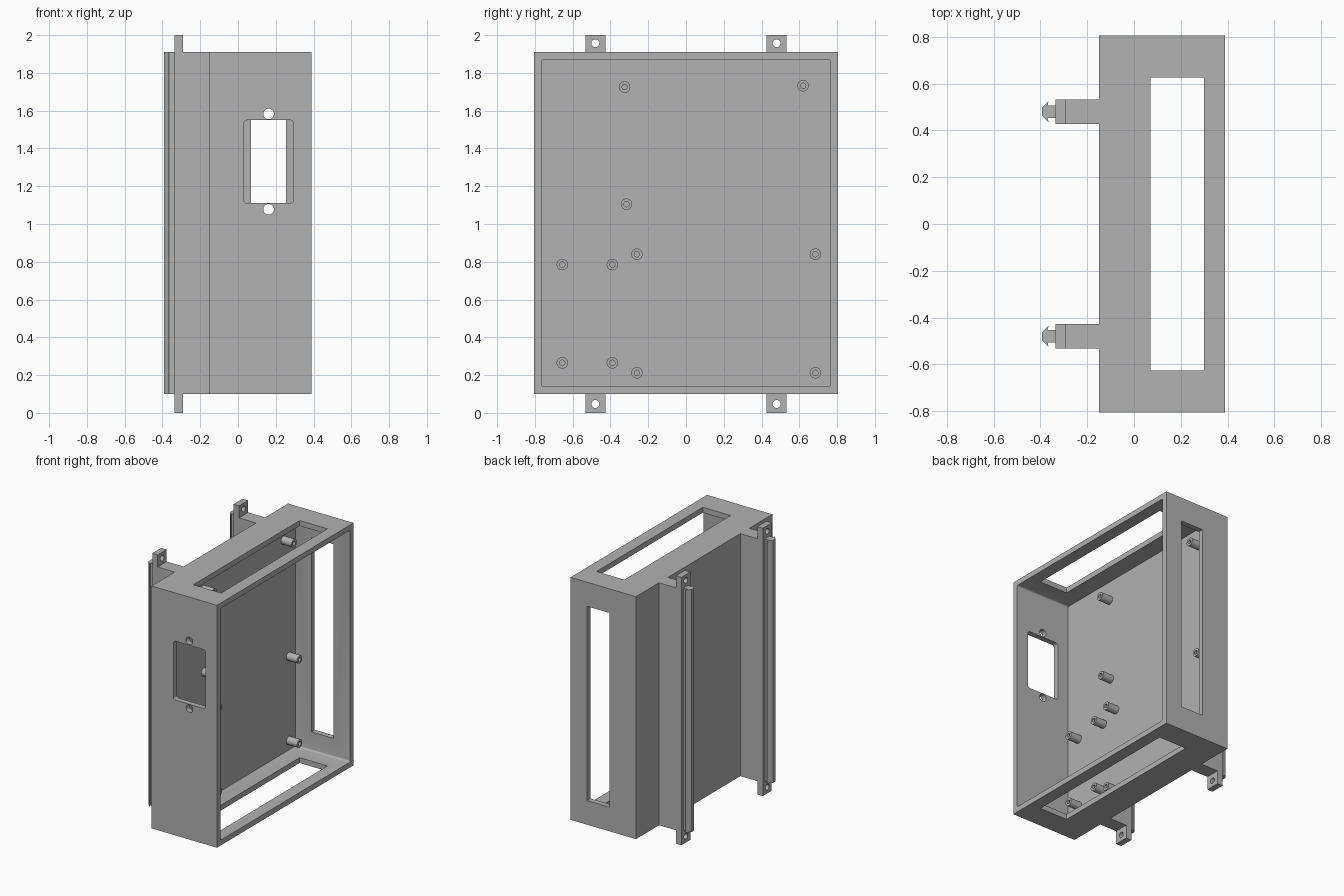
import bpy, bmesh
from math import cos, sin, pi, radians
from mathutils import Vector

cube = bpy.data.objects.get("Cube")
if cube:
    bpy.data.objects.remove(cube, do_unlink=True)

grey = bpy.data.materials.new("plain grey")
grey.use_nodes = True
grey.diffuse_color = (0.445, 0.445, 0.445, 1)
grey.node_tree.nodes["Principled BSDF"].inputs["Base Color"].default_value = grey.diffuse_color

# Main dimensions
BACK, OPEN = -0.15, 0.39
HALF_Y, LOW, HIGH = 0.805, 0.1, 1.91
WALL, FLOOR = 0.04, -0.06


def finish(name, bm):
    bmesh.ops.recalc_face_normals(bm, faces=bm.faces)
    mesh = bpy.data.meshes.new(name)
    bm.to_mesh(mesh)
    bm.free()
    mesh.materials.append(grey)
    obj = bpy.data.objects.new(name, mesh)
    bpy.context.collection.objects.link(obj)
    return obj


def prism(name, outline, axis, lo, hi):
    """Extrude a 2D outline along an axis; outline holds the other two axes in order."""
    bm = bmesh.new()

    def place(p, h):
        c = list(p)
        c.insert("xyz".index(axis), h)
        return Vector(c)

    face = bm.faces.new([bm.verts.new(place(p, lo)) for p in outline])
    ext = bmesh.ops.extrude_face_region(bm, geom=[face])
    moved = [v for v in ext["geom"] if isinstance(v, bmesh.types.BMVert)]
    bmesh.ops.translate(bm, verts=moved, vec=place((0, 0), hi - lo))
    return finish(name, bm)


def rect(a0, a1, b0, b1, r=0.0, steps=5):
    if r == 0:
        return [(a0, b0), (a1, b0), (a1, b1), (a0, b1)]
    corners = [(a1 - r, b1 - r), (a0 + r, b1 - r), (a0 + r, b0 + r), (a1 - r, b0 + r)]
    return [(ca + r * cos((q + i / steps) * pi / 2), cb + r * sin((q + i / steps) * pi / 2))
            for q, (ca, cb) in enumerate(corners) for i in range(steps + 1)]


def circle(a, b, r, n=32):
    return [(a + r * cos(2 * pi * i / n), b + r * sin(2 * pi * i / n)) for i in range(n)]


def smooth(obj):
    bpy.ops.object.select_all(action="DESELECT")
    obj.select_set(True)
    bpy.context.view_layer.objects.active = obj
    bpy.ops.object.shade_smooth_by_angle(angle=radians(30))


def cut(obj, cutter):
    cutter.hide_render = True
    mod = obj.modifiers.new("cut", "BOOLEAN")
    mod.operation, mod.solver, mod.object = "DIFFERENCE", "EXACT", cutter
    bpy.context.view_layer.objects.active = obj
    bpy.ops.object.modifier_apply(modifier=mod.name)
    bpy.data.objects.remove(cutter, do_unlink=True)


# Open-sided enclosure
shell = prism("enclosure", rect(-HALF_Y, HALF_Y, LOW, HIGH), "x", BACK, OPEN)
inner = rect(-HALF_Y + WALL, HALF_Y - WALL, LOW + WALL, HIGH - WALL, 0.012)
cut(shell, prism("cavity", inner, "x", FLOOR, OPEN + 0.1))

# Vent slots in top, bottom and rear wall
for z in (LOW, HIGH):
    cut(shell, prism("vent", rect(0.07, 0.30, -0.627, 0.627), "z", z - 0.07, z + 0.07))
cut(shell, prism("rear_vent", rect(0.07, 0.255, 0.28, 1.73), "y", 0.7, 0.9))

# Front socket opening with two screw holes
cut(shell, prism("socket", rect(0.03, 0.295, 1.11, 1.55, 0.02), "y", -0.9, -0.7))
for z in (1.078, 1.583):
    cut(shell, prism("screw_hole", circle(0.162, z, 0.028), "y", -0.9, -0.7))
smooth(shell)


# Hollow mounting posts on the floor
def post(name, y, z, n=28):
    bm = bmesh.new()
    section = [(0.030, FLOOR), (0.030, 0.03), (0.014, 0.03), (0.014, FLOOR)]
    rings = [[bm.verts.new((x, y + a, z + b)) for a, b in circle(0, 0, r, n)] for r, x in section]
    for k in range(4):
        a, b = rings[k], rings[(k + 1) % 4]
        for i in range(n):
            j = (i + 1) % n
            bm.faces.new((a[i], a[j], b[j], b[i]))
    smooth(finish(name, bm))


posts = [(-0.325, 1.725), (0.62, 1.732), (-0.315, 1.105)]
posts += [(y, z) for y in (-0.655, -0.39) for z in (0.265, 0.785)]
posts += [(y, z) for y in (-0.26, 0.685) for z in (0.212, 0.84)]
for number, (y, z) in enumerate(posts, 1):
    post(f"mounting_post_{number}", y, z)

# Rear rails with barbed clip edge, and drilled tabs at both ends
half_profile = [(BACK, 0.053), (-0.335, 0.053), (-0.335, 0.027), (-0.369, 0.027),
                (-0.365, 0.046), (-0.393, 0.016)]
for side, centre in (("right", -0.48), ("left", 0.48)):
    outline = [(x, centre + w) for x, w in half_profile]
    outline += [(x, centre - w) for x, w in reversed(half_profile)]
    prism(f"{side}_rail", outline, "z", LOW, HIGH)
    for end, z0, z1 in (("lower", 0, LOW), ("upper", HIGH, 2)):
        tab = prism(f"{side}_{end}_tab", rect(-0.335, -0.29, centre - 0.053, centre + 0.053),
                    "z", z0, z1)
        hole_z = 0.047 if end == "lower" else 1.957
        cut(tab, prism("tab_hole", circle(centre, hole_z, 0.021), "x", -0.4, -0.2))
        smooth(tab)
